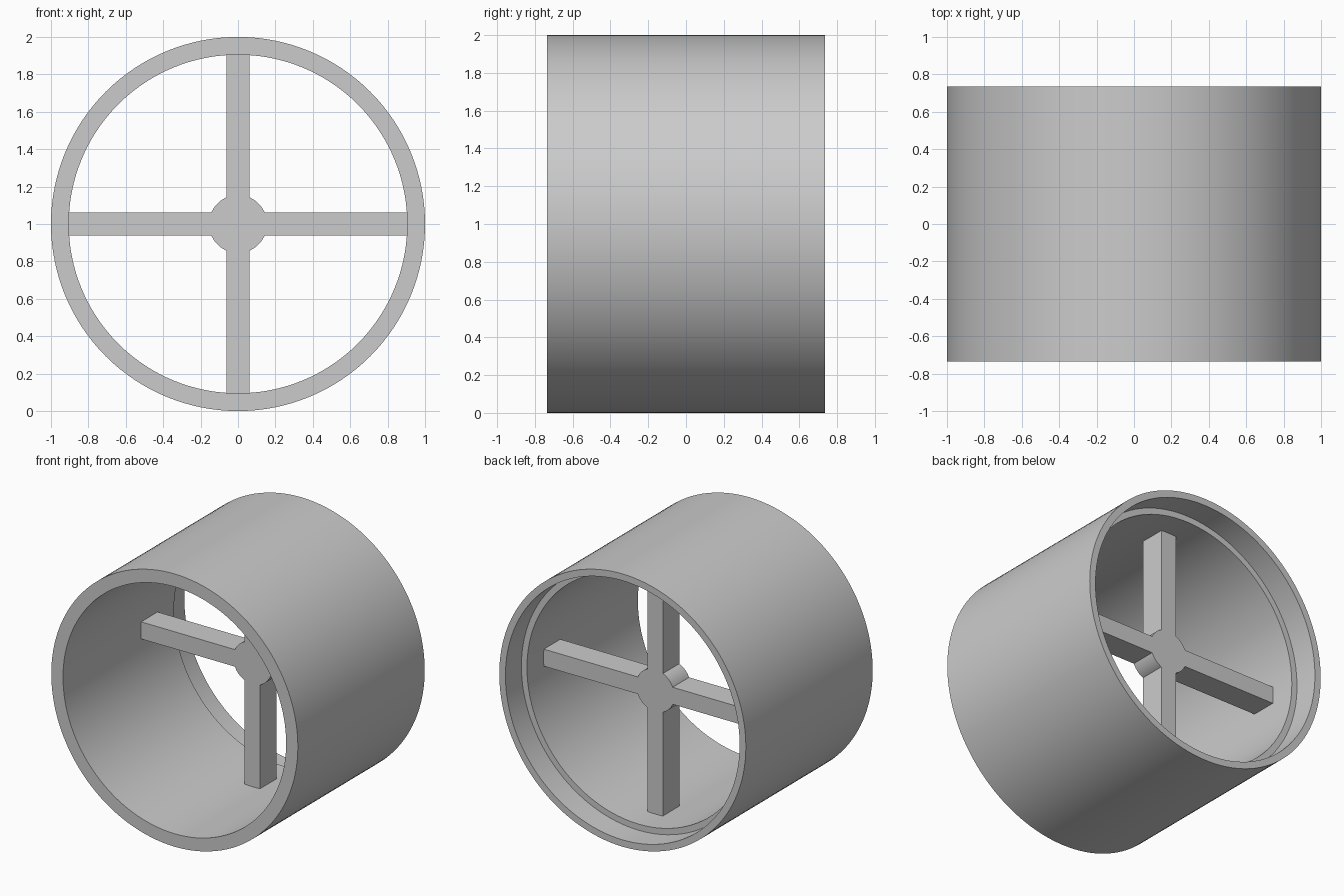
import bpy, bmesh, math
from mathutils import Vector, Matrix

cube = bpy.data.objects.get("Cube")
if cube:
    bpy.data.objects.remove(cube, do_unlink=True)

SEGMENTS = 128
OUTER_R, BORE_R, LIP_R = 1.0, 0.905, 0.95
HALF_DEPTH, STEP_Y = 0.735, 0.55
HUB_R, SPOKE_HALF = 0.155, 0.0625
SPOKE_FRONT, SPOKE_BACK = 0.167, 0.357

grey = bpy.data.materials.new("plain grey")
grey.use_nodes = True
colour = (0.6, 0.6, 0.6, 1.0)
grey.diffuse_color = colour
grey.node_tree.nodes["Principled BSDF"].inputs["Base Color"].default_value = colour


def finish(bm, name):
    """Turn a bmesh into a shaded object centred one unit above the ground."""
    bmesh.ops.recalc_face_normals(bm, faces=bm.faces)
    mesh = bpy.data.meshes.new(name)
    bm.to_mesh(mesh)
    bm.free()
    mesh.materials.append(grey)
    obj = bpy.data.objects.new(name, mesh)
    obj.location.z = 1.0
    bpy.context.collection.objects.link(obj)
    bpy.ops.object.select_all(action="DESELECT")
    obj.select_set(True)
    bpy.context.view_layer.objects.active = obj
    bpy.ops.object.shade_smooth_by_angle(angle=math.radians(30))
    return obj


# Outer drum: wall section (radius, y) with a stepped recess at the back, spun round y
section = [(OUTER_R, -HALF_DEPTH), (OUTER_R, HALF_DEPTH), (LIP_R, HALF_DEPTH),
           (LIP_R, STEP_Y), (BORE_R, STEP_Y), (BORE_R, -HALF_DEPTH)]
bm = bmesh.new()
verts = [bm.verts.new((r, y, 0)) for r, y in section]
edges = [bm.edges.new((verts[i - 1], verts[i])) for i in range(len(verts))]
bmesh.ops.spin(bm, geom=verts + edges, cent=(0, 0, 0), axis=(0, 1, 0),
               angle=math.tau, steps=SEGMENTS, use_merge=True)
bmesh.ops.remove_doubles(bm, verts=bm.verts, dist=1e-4)
finish(bm, "drum")

# Hub with four spokes: one quarter outline repeated four times, then extruded
spoke_end = BORE_R + 0.005
arc_start = math.asin(SPOKE_HALF / HUB_R)
arc_end = math.pi / 2 - arc_start
quarter = [Vector((spoke_end, 0, -SPOKE_HALF)), Vector((spoke_end, 0, SPOKE_HALF))]
for i in range(13):
    a = arc_start + (arc_end - arc_start) * i / 12
    quarter.append(Vector((HUB_R * math.cos(a), 0, HUB_R * math.sin(a))))

bm = bmesh.new()
outline = []
for k in range(4):
    turn = Matrix.Rotation(-k * math.pi / 2, 3, "Y")
    for p in quarter:
        q = turn @ p
        outline.append(bm.verts.new((q.x, SPOKE_FRONT, q.z)))
face = bm.faces.new(outline)
extruded = bmesh.ops.extrude_face_region(bm, geom=[face], use_keep_orig=True)
moved = [g for g in extruded["geom"] if isinstance(g, bmesh.types.BMVert)]
bmesh.ops.translate(bm, verts=moved, vec=(0, SPOKE_BACK - SPOKE_FRONT, 0))
finish(bm, "hub_and_spokes")
